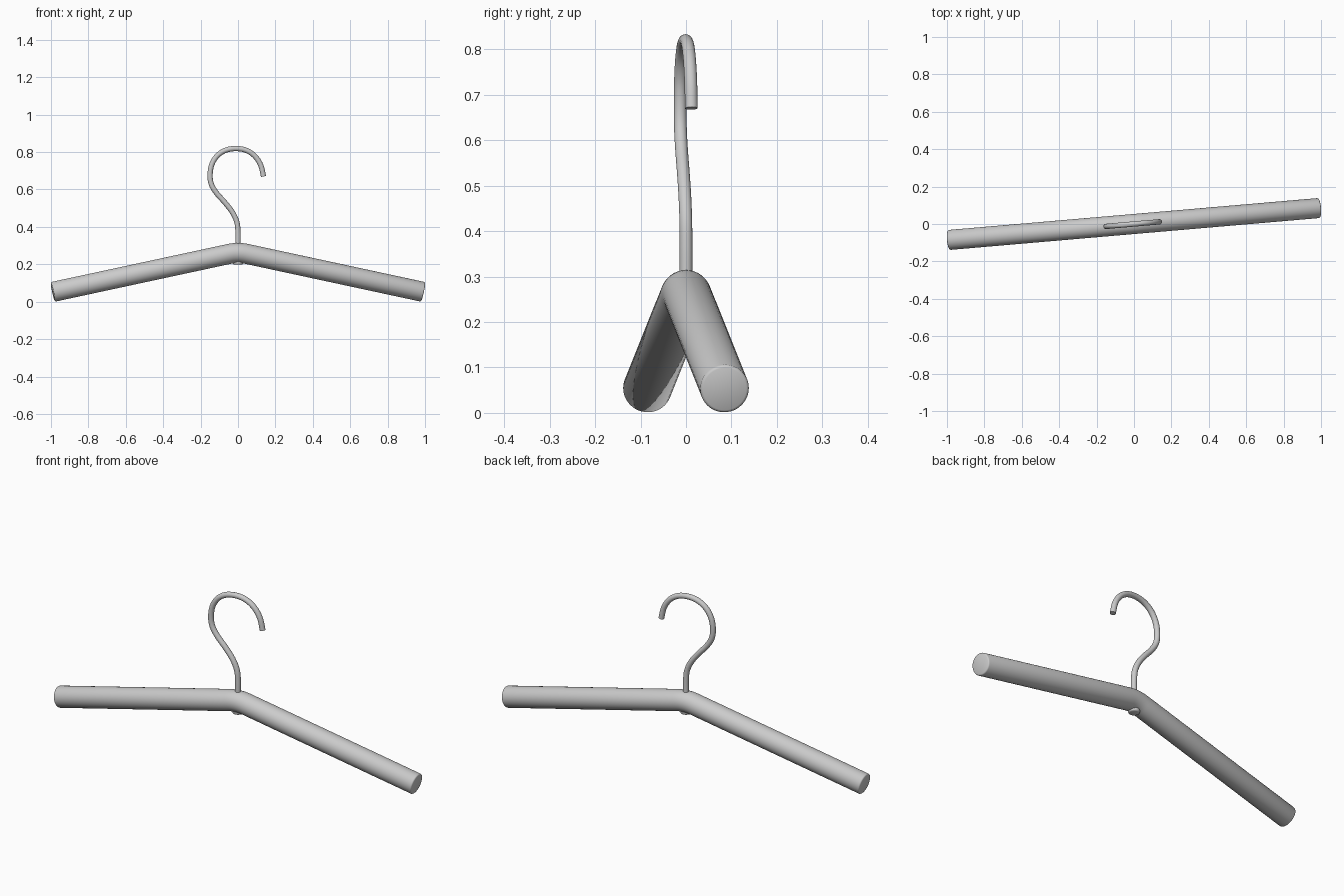
import bpy, bmesh
from math import sin, cos, pi, radians
from mathutils import Vector

if "Cube" in bpy.data.objects:
    bpy.data.objects.remove(bpy.data.objects["Cube"])

TURN = radians(4.93)  # whole hanger is turned slightly about z


def sweep(name, path, radii, sides):
    """Round tube along a planar path of (x, z) points, capped at both ends."""
    bm = bmesh.new()
    pts = [Vector((x, 0, z)) for x, z in path]
    rings = []
    for i, p in enumerate(pts):
        t = (pts[min(i + 1, len(pts) - 1)] - pts[max(i - 1, 0)]).normalized()
        side, n = Vector((0, 1, 0)), Vector((-t.z, 0, t.x))
        rings.append([bm.verts.new(p + radii[i] * (cos(a) * n + sin(a) * side))
                      for a in (2 * pi * k / sides for k in range(sides))])
    for a, b in zip(rings, rings[1:]):
        for k in range(sides):
            j = (k + 1) % sides
            bm.faces.new((a[k], a[j], b[j], b[k]))
    bm.faces.new(rings[0])
    bm.faces.new(rings[-1])
    bmesh.ops.recalc_face_normals(bm, faces=bm.faces)
    me = bpy.data.meshes.new(name)
    bm.to_mesh(me)
    bm.free()
    ob = bpy.data.objects.new(name, me)
    bpy.context.collection.objects.link(ob)
    ob.rotation_euler.z = TURN
    bpy.ops.object.select_all(action='DESELECT')
    ob.select_set(True)
    bpy.context.view_layer.objects.active = ob
    bpy.ops.object.shade_smooth_by_angle(angle=radians(50))
    return ob


def smooth_path(p, steps=6):
    """Catmull-Rom curve through the given points."""
    p = [Vector(q) for q in p]
    p = [2 * p[0] - p[1]] + p + [2 * p[-1] - p[-2]]
    out = []
    for a, b, c, d in zip(p, p[1:], p[2:], p[3:]):
        for s in range(steps):
            t = s / steps
            out.append(0.5 * (2 * b + (c - a) * t + (2 * a - 5 * b + 4 * c - d) * t * t
                              + (3 * b - a - 3 * c + d) * t ** 3))
    return out + [p[-2]]


# Shoulder bar: two straight arms joined by a small bend, eased rims at the ends
R, END, SLOPE, BEND = 0.0535, 0.9935, 0.2145, 0.045
z_at = lambda x: 0.0525 + SLOPE * (END - abs(x))
half = [(END - d, z_at(END - d)) for d in (0, 0.002, 0.006)]
half_r = [R - 0.006, R - 0.002, R]
bend = []
for k in range(9):
    t = k / 8
    x = BEND * (1 - 2 * t)
    z = z_at(BEND) * ((1 - t) ** 2 + t * t) + 2 * t * (1 - t) * z_at(0)
    bend.append((x, z))
path = half + bend + [(-x, z) for x, z in reversed(half)]
sweep("shoulder_bar", path, half_r + [R] * len(bend) + half_r[::-1], 48)

# Wire hook
hook = smooth_path([(0, 0.21), (0, 0.30), (0, 0.37), (-0.006, 0.425), (-0.03, 0.478),
                    (-0.07, 0.53), (-0.113, 0.578), (-0.142, 0.625), (-0.15, 0.675),
                    (-0.141, 0.732), (-0.112, 0.78), (-0.066, 0.81), (-0.01, 0.819),
                    (0.045, 0.809), (0.091, 0.778), (0.122, 0.73), (0.137, 0.67)])
sweep("hook", hook, [0.014] * len(hook), 24)

# Retaining nut under the bar
sweep("hook_nut", [(0, 0.198), (0, 0.200), (0, 0.204), (0, 0.23)],
      [0.021, 0.025, 0.027, 0.027], 32)
